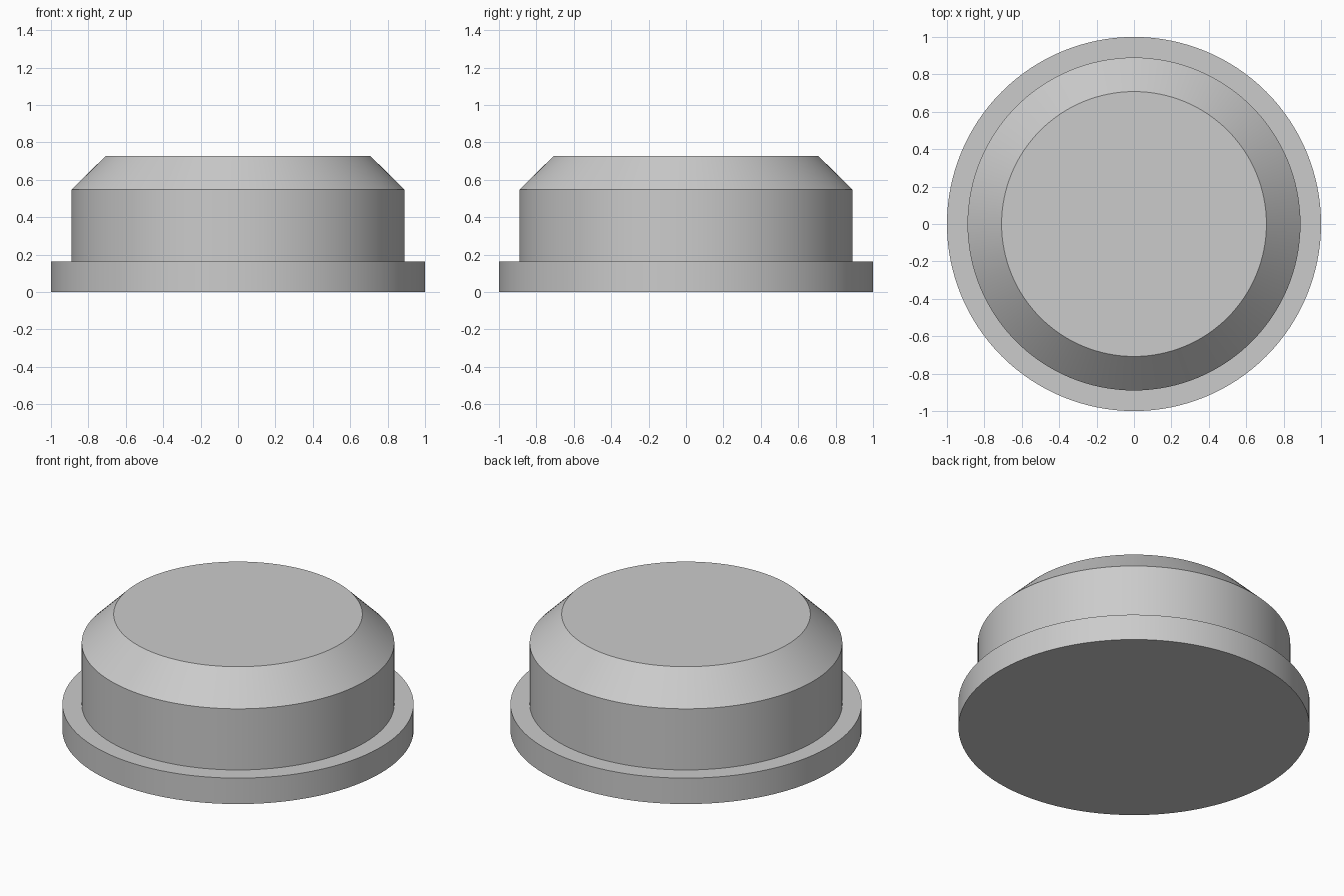
import bpy, bmesh, math

cube = bpy.data.objects.get("Cube")
if cube:
    bpy.data.objects.remove(cube, do_unlink=True)

SEGMENTS = 128

# Single plain grey material
grey = bpy.data.materials.new("light_grey")
grey.use_nodes = True
colour = (0.6, 0.6, 0.6, 1)
grey.diffuse_color = colour
grey.node_tree.nodes["Principled BSDF"].inputs["Base Color"].default_value = colour


def turned_part(name, profile):
    """Revolve (radius, height) points around z and cap both ends."""
    bm = bmesh.new()
    rings = []
    for radius, z in profile:
        rings.append([
            bm.verts.new((radius * math.cos(a), radius * math.sin(a), z))
            for a in (math.tau * i / SEGMENTS for i in range(SEGMENTS))
        ])
    for low, high in zip(rings, rings[1:]):
        for i in range(SEGMENTS):
            j = (i + 1) % SEGMENTS
            bm.faces.new((low[i], low[j], high[j], high[i]))
    bm.faces.new(rings[0][::-1])
    bm.faces.new(rings[-1])
    mesh = bpy.data.meshes.new(name)
    bm.to_mesh(mesh)
    bm.free()
    mesh.materials.append(grey)
    obj = bpy.data.objects.new(name, mesh)
    bpy.context.collection.objects.link(obj)
    bpy.ops.object.select_all(action="DESELECT")
    obj.select_set(True)
    bpy.context.view_layer.objects.active = obj
    bpy.ops.object.shade_smooth_by_angle(angle=math.radians(30))
    return obj


# Base flange, straight body and chamfered top as one solid
turned_part("flanged_cap", [
    (1.0, 0.0), (1.0, 0.163),       # flange rim
    (0.89, 0.163), (0.89, 0.547),   # body wall
    (0.708, 0.727),                 # chamfer to flat top
])
